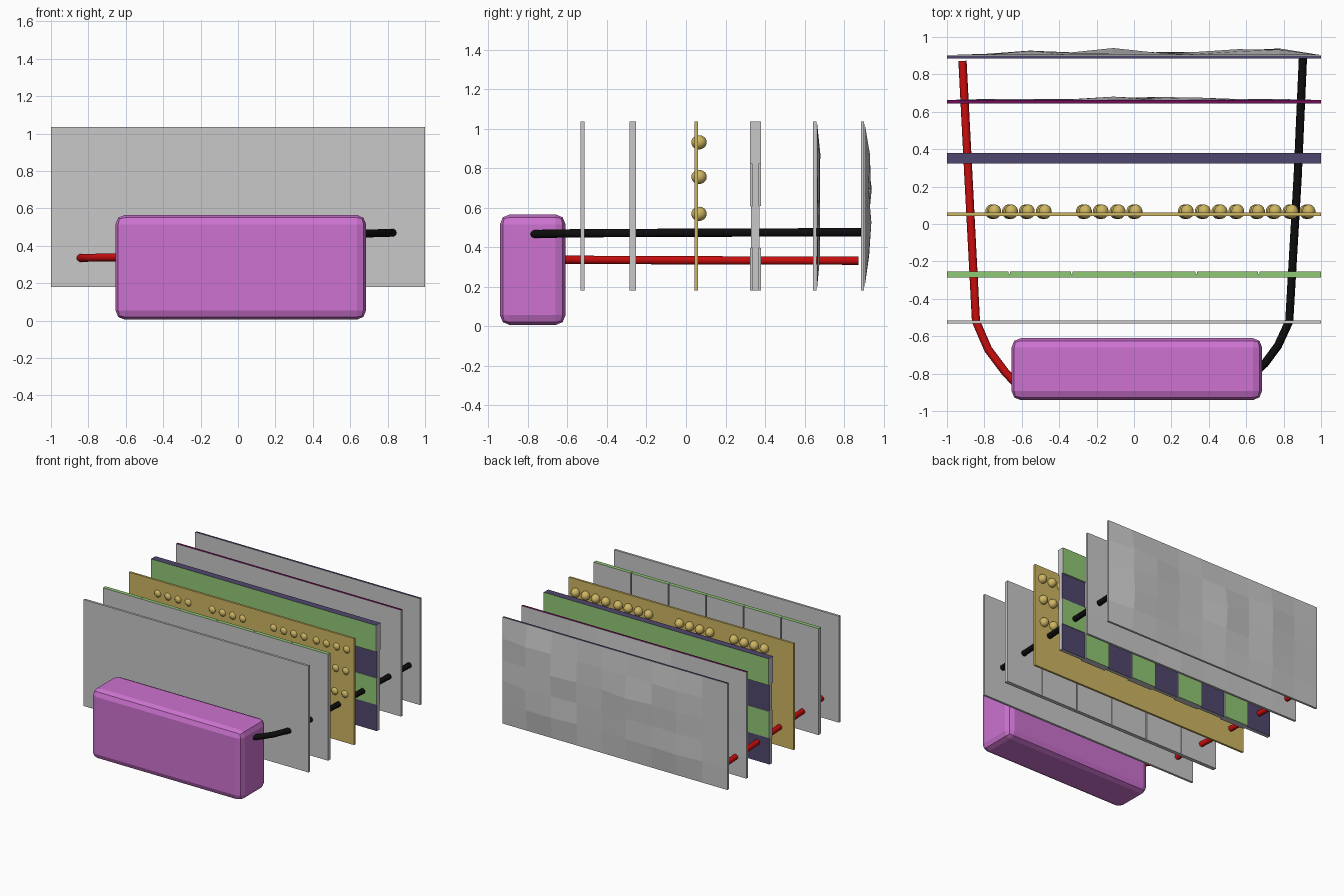
import bpy, bmesh, math, random
from mathutils import Matrix

if "Cube" in bpy.data.objects:
    bpy.data.objects.remove(bpy.data.objects["Cube"])

random.seed(4)

def material(name, r, g, b):
    m = bpy.data.materials.new(name)
    m.diffuse_color = (r, g, b, 1)
    m.use_nodes = True
    m.node_tree.nodes["Principled BSDF"].inputs["Base Color"].default_value = m.diffuse_color
    return m

GREY = material("light_grey", 0.58, 0.58, 0.58)
PINK = material("orchid_pink", 0.61, 0.17, 0.63)
GREEN = material("leaf_green", 0.28, 0.58, 0.18)
INDIGO = material("dark_indigo", 0.08, 0.062, 0.155)
PLUM = material("plum", 0.16, 0.004, 0.10)
GOLD = material("gold", 0.62, 0.47, 0.125)
RED = material("red", 0.60, 0.004, 0.004)
BLACK = material("black", 0.004, 0.004, 0.004)

Z0, Z1 = 0.18, 1.035

def finish(name, bm, mats):
    me = bpy.data.meshes.new(name)
    bmesh.ops.recalc_face_normals(bm, faces=bm.faces[:])
    bm.to_mesh(me)
    bm.free()
    for m in mats:
        me.materials.append(m)
    ob = bpy.data.objects.new(name, me)
    bpy.context.collection.objects.link(ob)
    return ob

def add_box(bm, x0, x1, y0, y1, z0, z1):
    mat = (Matrix.Translation(((x0 + x1) / 2, (y0 + y1) / 2, (z0 + z1) / 2))
           @ Matrix.Diagonal((x1 - x0, y1 - y0, z1 - z0, 1)))
    verts = bmesh.ops.create_cube(bm, size=1, matrix=mat)["verts"]
    return {f for v in verts for f in v.link_faces}

def paint_top(bm):
    # the top rim takes the second material
    bm.normal_update()
    for f in bm.faces:
        if f.normal.z > 0.9:
            f.material_index = 1

def sheet(name, y0, y1, side, top):
    bm = bmesh.new()
    add_box(bm, -1, 1, y0, y1, Z0, Z1)
    paint_top(bm)
    return finish(name, bm, [side, top])

# bevelled housing at the front
bm = bmesh.new()
add_box(bm, -0.655, 0.685, -0.942, -0.61, 0.005, 0.565)
housing = finish("housing", bm, [PINK])
bev = housing.modifiers.new("bevel", "BEVEL")
bev.width = 0.05
bev.segments = 2

# plain front sheet, and second sheet with six tiles on its back
sheet("front_sheet", -0.533, -0.515, GREY, GREY)
sheet("tile_backing", -0.285, -0.268, GREY, GREEN)
bm = bmesh.new()
for i in range(6):
    x = -1 + i / 3
    add_box(bm, x + (0.004 if i else 0), x + 1 / 3 - (0.004 if i < 5 else 0),
            -0.268, -0.254, Z0, Z1)
paint_top(bm)
finish("sheet_tiles", bm, [GREY, GREEN])

# gold sheet with three rows of beads in groups of four
sheet("bead_sheet", 0.044, 0.061, GOLD, GOLD)
bm = bmesh.new()
for z, shift in ((0.93, 0.0), (0.755, -0.008), (0.568, -0.016)):
    for start in (-0.745, -0.26, 0.285, 0.665):
        for i in range(4):
            m = (Matrix.Translation((start + 0.09 * i + shift, 0.066, z))
                 @ Matrix.Diagonal((0.035, 0.039, 0.036, 1)))
            bmesh.ops.create_uvsphere(bm, u_segments=14, v_segments=10, radius=1, matrix=m)
for f in bm.faces:
    f.smooth = True
finish("beads", bm, [GOLD])

# checkered panel: raised green cells around recessed dark cells
bm = bmesh.new()
row = (Z1 - Z0) / 4
col = 2 / 9
def cell(x0, x1, r, y0, y1, colour):
    faces = add_box(bm, x0, x1, y0, y1, Z0 + r * row, Z0 + (r + 1) * row)
    bm.normal_update()
    for f in faces:
        if abs(f.normal.y) > 0.9:
            f.material_index = colour
        elif f.normal.z > 0.9 and r == 3:
            f.material_index = 2
for r in range(4):
    if r == 3:
        cell(-1, 1, r, 0.323, 0.379, 1)
    elif r == 1:
        cell(-1, 1, r, 0.33, 0.372, 1)
    else:
        for c in range(9):
            x = -1 + c * col
            if c % 2:
                cell(x, x + col, r, 0.323, 0.379, 1)
            else:
                cell(x, x + col, r, 0.336, 0.366, 2)
finish("checkered_panel", bm, [GREY, GREEN, INDIGO])

# rear sheets with a faceted, bumpy back
def bumpy(name, y0, y1, height, top, peaks):
    sheet(name, y0, y1, GREY, top)
    bm = bmesh.new()
    nx, nz = 9, 5
    grid = []
    for i in range(nx + 1):
        line = []
        for j in range(nz + 1):
            edge = i in (0, nx) or j in (0, nz)
            h = 0.001 if edge else height * peaks[i] * random.uniform(0.25, 1)
            line.append(bm.verts.new((-1 + 2 * i / nx, y1 + h,
                                      Z0 + 0.005 + (Z1 - Z0 - 0.005) * j / nz)))
        grid.append(line)
    for i in range(nx):
        for j in range(nz):
            bm.faces.new((grid[i][j], grid[i][j + 1], grid[i + 1][j + 1], grid[i + 1][j]))
    me = finish(name + "_relief", bm, [GREY])
    # close the relief against its sheet
    b2 = bmesh.new()
    b2.from_mesh(me.data)
    b2.normal_update()
    if sum(f.normal.y for f in b2.faces) < 0:
        bmesh.ops.reverse_faces(b2, faces=b2.faces[:])
    b2.to_mesh(me.data)
    b2.free()

bumpy("inner_rear_sheet", 0.643, 0.662, 0.02, PLUM,
      [0, .6, .3, .4, 1, 1, .8, .4, .5, 0])
bumpy("outer_rear_sheet", 0.885, 0.902, 0.045, INDIGO,
      [0, .2, .6, .5, 1, .5, .4, 1, 1, 0])

# wires running from the housing through every sheet
def wire(name, points, mat):
    cu = bpy.data.curves.new(name, "CURVE")
    cu.dimensions = "3D"
    cu.bevel_depth = 0.022
    cu.bevel_resolution = 3
    cu.use_fill_caps = True
    sp = cu.splines.new("POLY")
    sp.points.add(len(points) - 1)
    for p, co in zip(sp.points, points):
        p.co = (*co, 1)
    cu.materials.append(mat)
    ob = bpy.data.objects.new(name, cu)
    bpy.context.collection.objects.link(ob)

wire("black_wire", [(0.64, -0.80, 0.465), (0.70, -0.745, 0.466), (0.77, -0.65, 0.468),
                    (0.83, -0.52, 0.47), (0.875, 0.25, 0.473), (0.903, 0.885, 0.475)], BLACK)
wire("red_wire", [(-0.62, -0.865, 0.338), (-0.69, -0.79, 0.338), (-0.78, -0.67, 0.336),
                  (-0.845, -0.52, 0.335), (-0.885, 0.25, 0.332), (-0.917, 0.872, 0.331)], RED)
